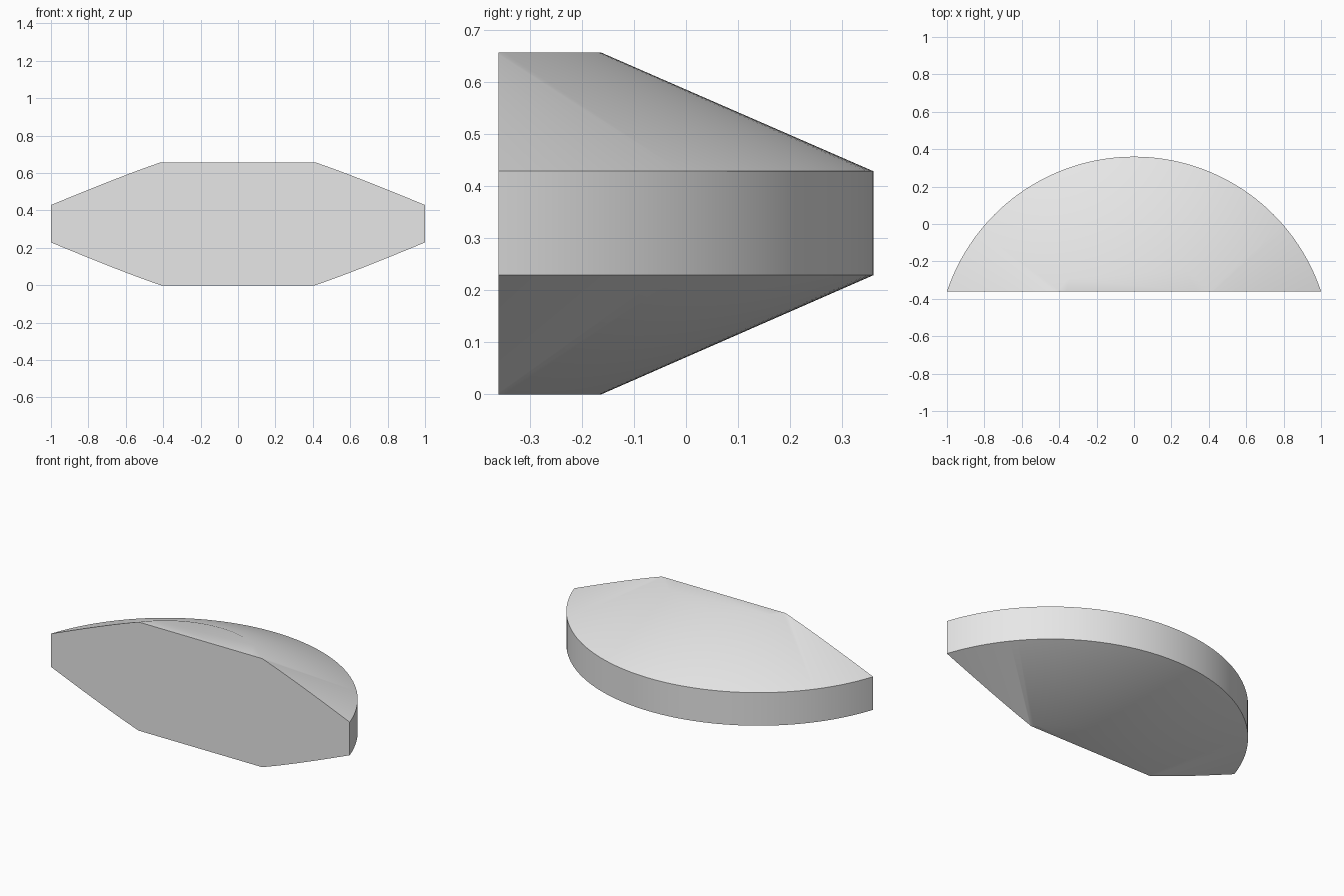
import bpy, bmesh, math
from mathutils import Vector

cube = bpy.data.objects.get("Cube")
if cube:
    bpy.data.objects.remove(cube, do_unlink=True)

# Dimensions of the turned body and the flat cut that slices it
FRONT_Y, BACK_Y = -0.36, 0.36
HEIGHT, RIM_LOW, RIM_HIGH = 0.657, 0.229, 0.429
depth = BACK_Y - FRONT_Y
RIM_R = (1 + depth ** 2) / (2 * depth)
AXIS_Y = BACK_Y - RIM_R
FLAT_R = -0.163 - AXIS_Y
SEGMENTS = 160

grey = bpy.data.materials.new("light grey")
grey.use_nodes = True
colour = (0.8, 0.8, 0.8, 1)
grey.diffuse_color = colour
grey.node_tree.nodes["Principled BSDF"].inputs["Base Color"].default_value = colour

# Revolve the double-bevelled profile about the vertical axis
bm = bmesh.new()
profile = [(0, 0), (FLAT_R, 0), (RIM_R, RIM_LOW),
           (RIM_R, RIM_HIGH), (FLAT_R, HEIGHT), (0, HEIGHT)]
verts = [bm.verts.new((0, AXIS_Y + r, z)) for r, z in profile]
edges = [bm.edges.new(pair) for pair in zip(verts, verts[1:])]
bmesh.ops.spin(bm, geom=verts + edges, cent=(0, AXIS_Y, 0), axis=(0, 0, 1),
               angle=math.tau, steps=SEGMENTS, use_merge=False)
bmesh.ops.remove_doubles(bm, verts=bm.verts[:], dist=0.0001)

# Slice off the front and close it with one flat face
bmesh.ops.bisect_plane(bm, geom=bm.verts[:] + bm.edges[:] + bm.faces[:],
                       plane_co=Vector((0, FRONT_Y, 0)),
                       plane_no=Vector((0, 1, 0)), clear_inner=True)
bmesh.ops.holes_fill(bm, edges=[e for e in bm.edges if e.is_boundary], sides=0)

# Merge each level end into a single face
for level in (0, HEIGHT):
    flat = [f for f in bm.faces if all(abs(v.co.z - level) < 0.0001 for v in f.verts)]
    bmesh.ops.dissolve_faces(bm, faces=flat, use_verts=False)
bmesh.ops.recalc_face_normals(bm, faces=bm.faces[:])

mesh = bpy.data.meshes.new("bevelled_segment")
bm.to_mesh(mesh)
bm.free()
mesh.materials.append(grey)
segment = bpy.data.objects.new("bevelled_segment", mesh)
bpy.context.collection.objects.link(segment)

# Smooth the gentle curves and keep the rim and the cut sharp
bpy.ops.object.select_all(action='DESELECT')
segment.select_set(True)
bpy.context.view_layer.objects.active = segment
bpy.ops.object.shade_smooth_by_angle(angle=math.radians(30))
